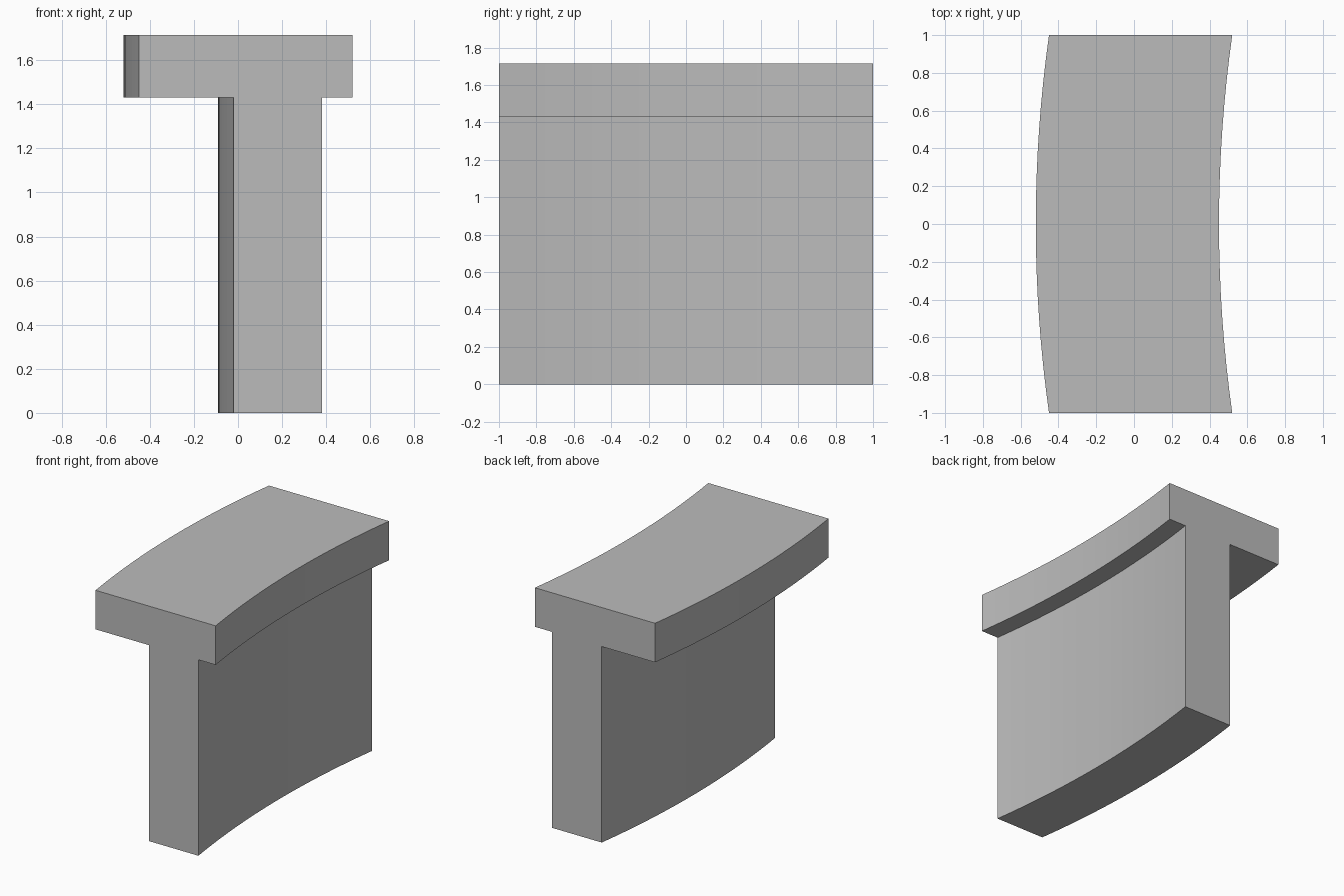
import bpy, bmesh, math

cube = bpy.data.objects.get("Cube")
if cube:
    bpy.data.objects.remove(cube, do_unlink=True)

# Plain grey material
grey = bpy.data.materials.new("plain_grey")
grey.use_nodes = True
colour = (0.5, 0.5, 0.5, 1)
grey.diffuse_color = colour
grey.node_tree.nodes["Principled BSDF"].inputs["Base Color"].default_value = colour

# T-shaped section (x, z) at the ends of the beam
HEIGHT, LEDGE = 1.715, 1.43
section = [(-0.02, 0), (0.38, 0), (0.38, LEDGE), (0.52, LEDGE),
           (0.52, HEIGHT), (-0.45, HEIGHT), (-0.45, LEDGE), (-0.02, LEDGE)]

# Shallow arc along y, bulging towards -x in the middle
SAG, STEPS = 0.07, 16
radius = (1 + SAG ** 2) / (2 * SAG)
half_angle = math.asin(1 / radius)

bm = bmesh.new()
rings = []
for i in range(STEPS + 1):
    angle = half_angle * (2 * i / STEPS - 1)
    y = radius * math.sin(angle)
    shift = radius * (1 - math.cos(angle)) - SAG
    rings.append([bm.verts.new((x + shift, y, z)) for x, z in section])

# Side walls and the two end faces
count = len(section)
for a, b in zip(rings, rings[1:]):
    for j in range(count):
        k = (j + 1) % count
        bm.faces.new((a[j], a[k], b[k], b[j]))
bm.faces.new(rings[0])
bm.faces.new(rings[-1])
bmesh.ops.recalc_face_normals(bm, faces=bm.faces)

mesh = bpy.data.meshes.new("curved_t_beam")
bm.to_mesh(mesh)
bm.free()
mesh.materials.append(grey)
beam = bpy.data.objects.new("curved_t_beam", mesh)
bpy.context.collection.objects.link(beam)
